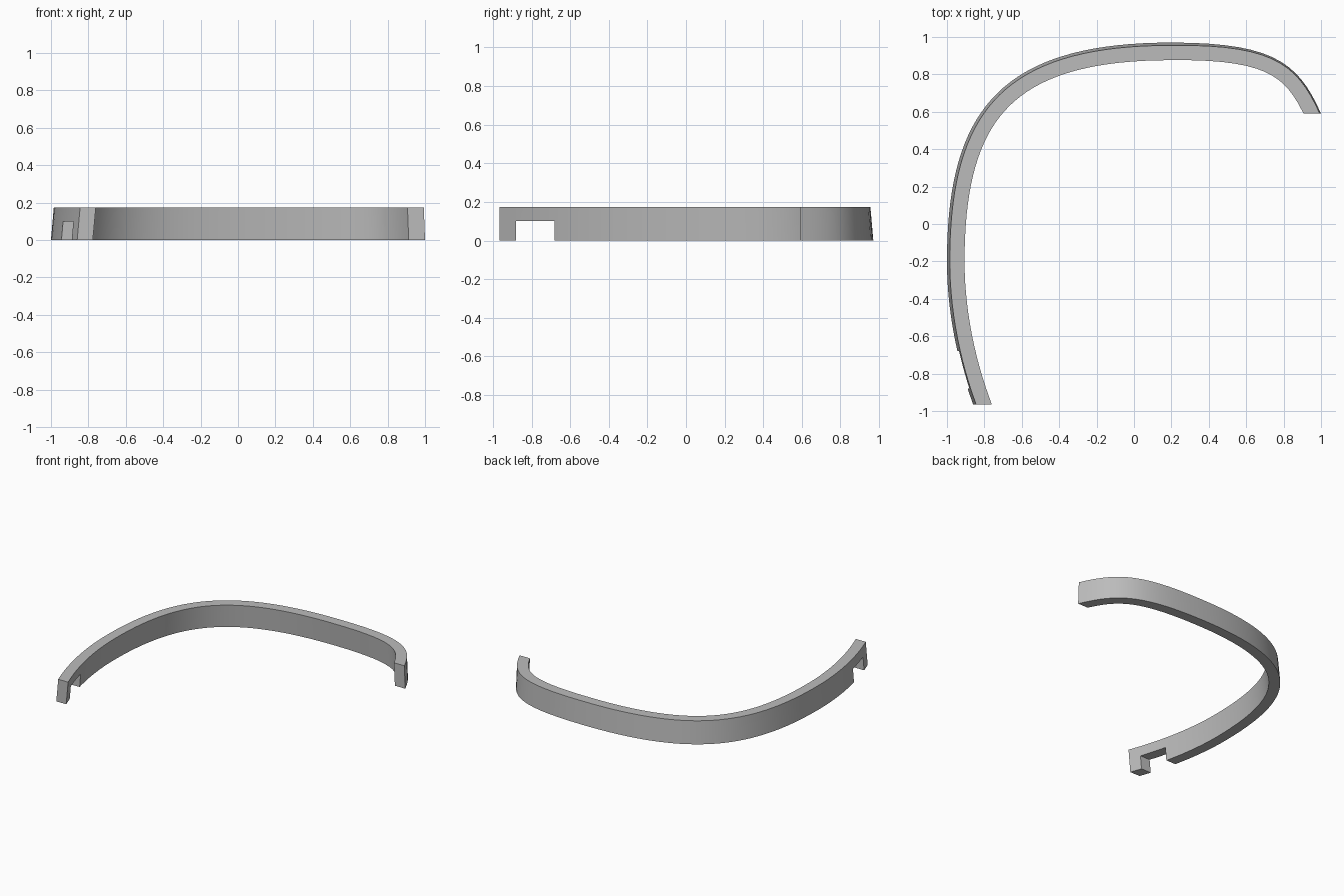
import bpy, bmesh
from mathutils import Vector
from mathutils.geometry import interpolate_bezier

cube = bpy.data.objects.get("Cube")
if cube:
    bpy.data.objects.remove(cube, do_unlink=True)

HEIGHT, WALL, LEAN = 0.173, 0.079, 0.015
FRONT_END, BACK_END = -0.965, 0.59

grey = bpy.data.materials.new("plain grey")
grey.use_nodes = True
grey.diffuse_color = (0.5, 0.5, 0.5, 1)
grey.node_tree.nodes["Principled BSDF"].inputs["Base Color"].default_value = (0.5, 0.5, 0.5, 1)

# Outer foot of the band: three curve segments and their sample counts
segments = [
    ((-0.86, -0.965), (-0.95, -0.72), (-1, -0.45), (-1, -0.2), 14),
    ((-1, -0.2), (-1, 0.6), (-0.72, 0.97), (0.2, 0.97), 36),
    ((0.2, 0.97), (0.75, 0.97), (0.88, 0.86), (1, 0.59), 16),
]
path = []
for a, b, c, d, count in segments:
    points = interpolate_bezier(Vector(a), Vector(b), Vector(c), Vector(d), count)
    path += [p.to_2d() for p in points[1 if path else 0:]]

# Band: a leaning rectangular section swept along the path, with flat-cut ends
bm = bmesh.new()
rings = []
last = len(path) - 1
for i, p in enumerate(path):
    along = (path[min(i + 1, last)] - path[max(i - 1, 0)]).normalized()
    inward = Vector((along.y, -along.x))
    lean = LEAN * (1 - 0.6 * max(0, p.x - 0.2) / 0.8)
    ring = []
    for offset, z in ((0, 0), (WALL, 0), (WALL + lean, HEIGHT), (lean, HEIGHT)):
        q = p + inward * offset
        if i in (0, last):
            end = FRONT_END if i == 0 else BACK_END
            q += along * ((end - q.y) / along.y)
        ring.append(bm.verts.new((q.x, q.y, z)))
    rings.append(ring)
for r, s in zip(rings, rings[1:]):
    for k in range(4):
        n = (k + 1) % 4
        bm.faces.new((r[k], r[n], s[n], s[k]))
bm.faces.new(rings[0])
bm.faces.new(rings[-1])
bmesh.ops.recalc_face_normals(bm, faces=bm.faces)
mesh = bpy.data.meshes.new("curved_band")
bm.to_mesh(mesh)
bm.free()
mesh.materials.append(grey)
band = bpy.data.objects.new("curved_band", mesh)
bpy.context.collection.objects.link(band)

# Notch through the foot near the front end
bpy.ops.mesh.primitive_cube_add(size=1, location=(-0.87, -0.78, 0))
cutter = bpy.context.object
cutter.name = "notch_cutter"
cutter.scale = (0.5, 0.2, 0.2)
cutter.data.materials.append(grey)
cutter.hide_render = True
notch = band.modifiers.new("notch", 'BOOLEAN')
notch.operation = 'DIFFERENCE'
notch.solver = 'EXACT'
notch.object = cutter

bpy.ops.object.select_all(action='DESELECT')
band.select_set(True)
bpy.context.view_layer.objects.active = band
bpy.ops.object.modifier_apply(modifier="notch")
bpy.data.objects.remove(cutter, do_unlink=True)
bpy.ops.object.shade_smooth_by_angle()
